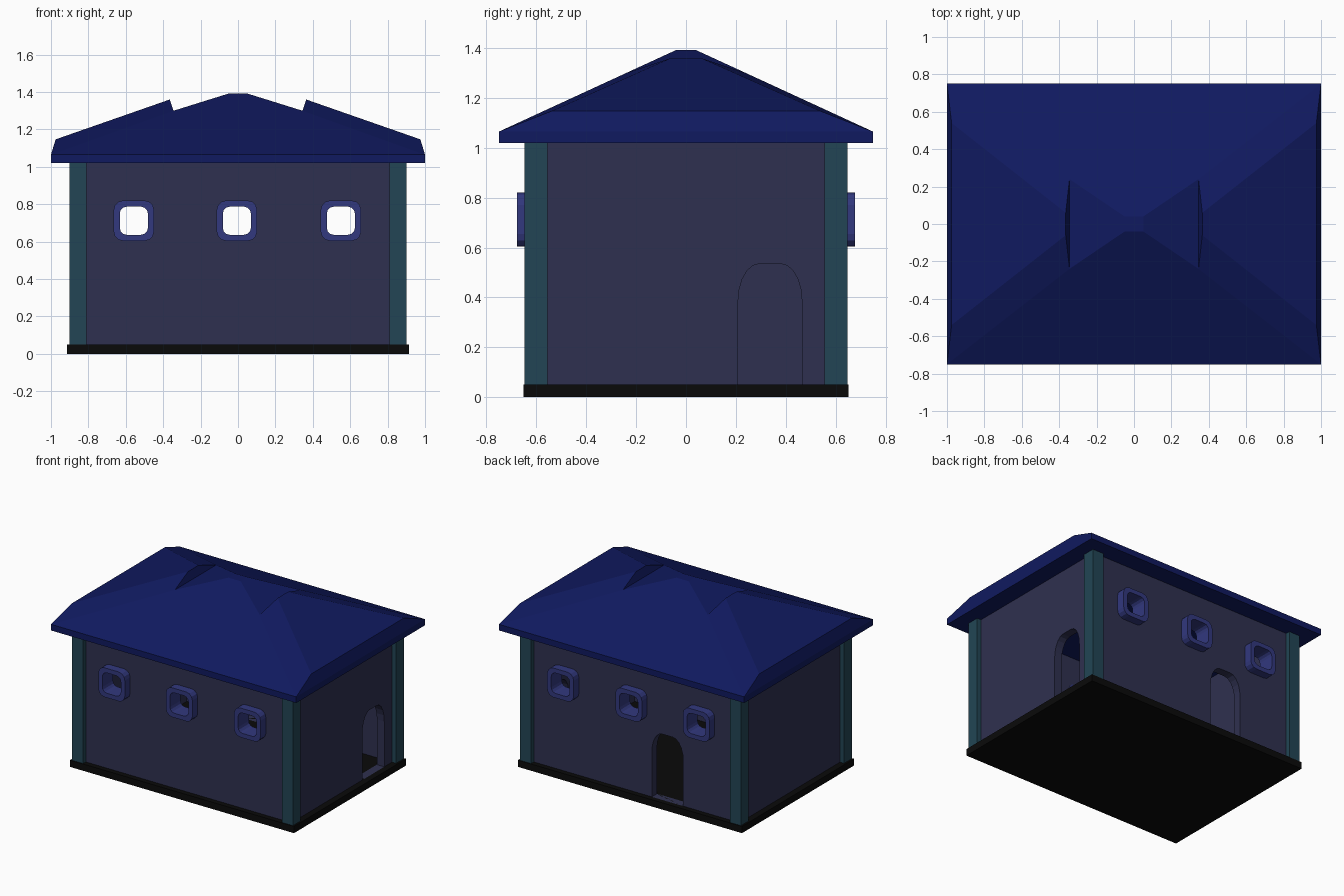
import bpy, bmesh, math
from mathutils import Matrix, Vector

if "Cube" in bpy.data.objects:
    bpy.data.objects.remove(bpy.data.objects["Cube"])


def mat(name, rgb):
    m = bpy.data.materials.new(name)
    m.diffuse_color = (*rgb, 1)
    m.use_nodes = True
    m.node_tree.nodes["Principled BSDF"].inputs["Base Color"].default_value = m.diffuse_color
    return m


ROOF = mat("roof_blue", (0.005, 0.010, 0.115))
WALL = mat("wall_slate", (0.028, 0.030, 0.080))
POST = mat("post_teal", (0.016, 0.060, 0.090))
FRAME = mat("frame_violet", (0.032, 0.040, 0.210))
BASE = mat("base_black", (0.003, 0.003, 0.003))


def make(name, verts, faces, material):
    me = bpy.data.meshes.new(name)
    me.from_pydata(verts, [], faces)
    bm = bmesh.new()
    bm.from_mesh(me)
    bmesh.ops.recalc_face_normals(bm, faces=bm.faces)
    bm.to_mesh(me)
    bm.free()
    ob = bpy.data.objects.new(name, me)
    bpy.context.collection.objects.link(ob)
    if material:
        me.materials.append(material)
    return ob


def box(name, lo, hi, material):
    v = [(x, y, z) for x in (lo[0], hi[0]) for y in (lo[1], hi[1]) for z in (lo[2], hi[2])]
    f = [(0, 1, 3, 2), (4, 5, 7, 6), (0, 1, 5, 4), (2, 3, 7, 6), (0, 2, 6, 4), (1, 3, 7, 5)]
    return make(name, v, f, material)


def prism(name, pts, y0, y1, material=None):
    n = len(pts)
    v = [(x, y, z) for y in (y0, y1) for x, z in pts]
    f = [(i, (i + 1) % n, n + (i + 1) % n, n + i) for i in range(n)]
    return make(name, v, f + [tuple(range(n)), tuple(range(n, 2 * n))], material)


def round_square(half, r, seg=3):
    pts = []
    for k, (sx, sz) in enumerate([(1, 1), (-1, 1), (-1, -1), (1, -1)]):
        for i in range(seg + 1):
            a = math.pi / 2 * (k + i / seg)
            pts.append((sx * (half - r) + r * math.cos(a), sz * (half - r) + r * math.sin(a)))
    return pts


def cut(target, cutter):
    m = target.modifiers.new("opening", 'BOOLEAN')
    m.operation = 'DIFFERENCE'
    m.solver = 'EXACT'
    m.object = cutter
    cutter.hide_render = True
    cutter.hide_viewport = True
    cutter.display_type = 'WIRE'


# Base slab
box("base", (-0.913, -0.652, 0), (0.913, 0.652, 0.05), BASE)

# Hollow walls: inner and outer rings joined top and bottom
WX, WY, T, Z0, Z1 = 0.867, 0.615, 0.06, 0.045, 1.03
ring = [(-1, -1), (1, -1), (1, 1), (-1, 1)]
wv = [(sx * (WX - t), sy * (WY - t), z) for t in (0, T) for z in (Z0, Z1) for sx, sy in ring]
wf = []
for i in range(4):
    j = (i + 1) % 4
    for a, b in ((0, 4), (4, 12), (12, 8), (8, 0)):
        wf.append((a + i, a + j, b + j, b + i))
walls = make("walls", wv, wf, WALL)

# Corner posts
for sx in (-1, 1):
    for sy in (-1, 1):
        xs, ys = sorted((sx * 0.81, sx * 0.9)), sorted((sy * 0.555, sy * 0.647))
        box("corner_post", (xs[0], ys[0], 0.045), (xs[1], ys[1], 1.03), POST)

# Arched doorways in the right and back walls
arc = [(math.cos(i * math.pi / 10), math.sin(i * math.pi / 10)) for i in range(6)]
half_arch = [(0.043 + 0.085 * c, 0.385 + 0.15 * s) for c, s in arc]
arch = [(0.128, 0.05)] + half_arch + [(-x, z) for x, z in reversed(half_arch)] + [(-0.128, 0.05)]
back_door = prism("back_door_cutter", arch, 0.5, 0.7)
back_door.location.x = -0.28
right_door = prism("right_door_cutter", arch, -0.1, 0.1)
right_door.rotation_euler.z = math.pi / 2
right_door.location = (0.84, 0.337, 0)
cut(walls, back_door)
cut(walls, right_door)

# Windows: rounded frames with see-through openings, front and back
outer, inner = round_square(0.108, 0.05), round_square(0.075, 0.036)
n = len(outer)
for side, sy in (("front", -1), ("back", 1)):
    for x in (-0.557, -0.006, 0.55):
        v = [(px, sy * y, pz) for y in (0.677, 0.553) for loop in (outer, inner) for px, pz in loop]
        f = []
        for i in range(n):
            j = (i + 1) % n
            for a, b in ((0, n), (n, 3 * n), (3 * n, 2 * n), (2 * n, 0)):
                f.append((a + i, a + j, b + j, b + i))
        frame = make(side + "_window_frame", v, f, FRAME)
        frame.location = (x, 0, 0.712)
        hole = prism(side + "_window_cutter", round_square(0.09, 0.042), sy * 0.5, sy * 0.7)
        hole.location = frame.location
        cut(walls, hole)

# Roof: fascia, central hipped peak and two raised end wings
corner_pts = [
    (1.0, 0.75, 1.02),     # 0 eave bottom
    (1.0, 0.75, 1.065),    # 1 eave top
    (0.975, 0.54, 1.147),  # 2 wing outer edge
    (0.365, 0.06, 1.36),   # 3 wing crest
    (0.345, 0.24, 1.30),   # 4 valley
    (0.05, 0.04, 1.392),   # 5 peak
]
quads = [(-1, -1), (1, -1), (1, 1), (-1, 1)]
rv = [(sx * x, sy * y, z) for sx, sy in quads for x, y, z in corner_pts]


def V(q, k):
    return q * 6 + k


rf = [tuple(V(q, 0) for q in range(4)), tuple(V(q, 5) for q in range(4))]
for q in range(4):
    rf.append((V(q, 0), V((q + 1) % 4, 0), V((q + 1) % 4, 1), V(q, 1)))
    rf.append((V(q, 1), V(q, 2), V(q, 3), V(q, 4)))
for a, b in ((0, 1), (2, 3)):      # long slopes
    rf.append((V(a, 1), V(b, 1), V(b, 4), V(a, 4)))
    rf.append((V(a, 4), V(b, 4), V(b, 5), V(a, 5)))
for a, b in ((1, 2), (3, 0)):      # short ends
    for k in (1, 2, 3, 4):
        rf.append((V(a, k), V(b, k), V(b, k + 1), V(a, k + 1)))
make("roof", rv, rf, ROOF)
